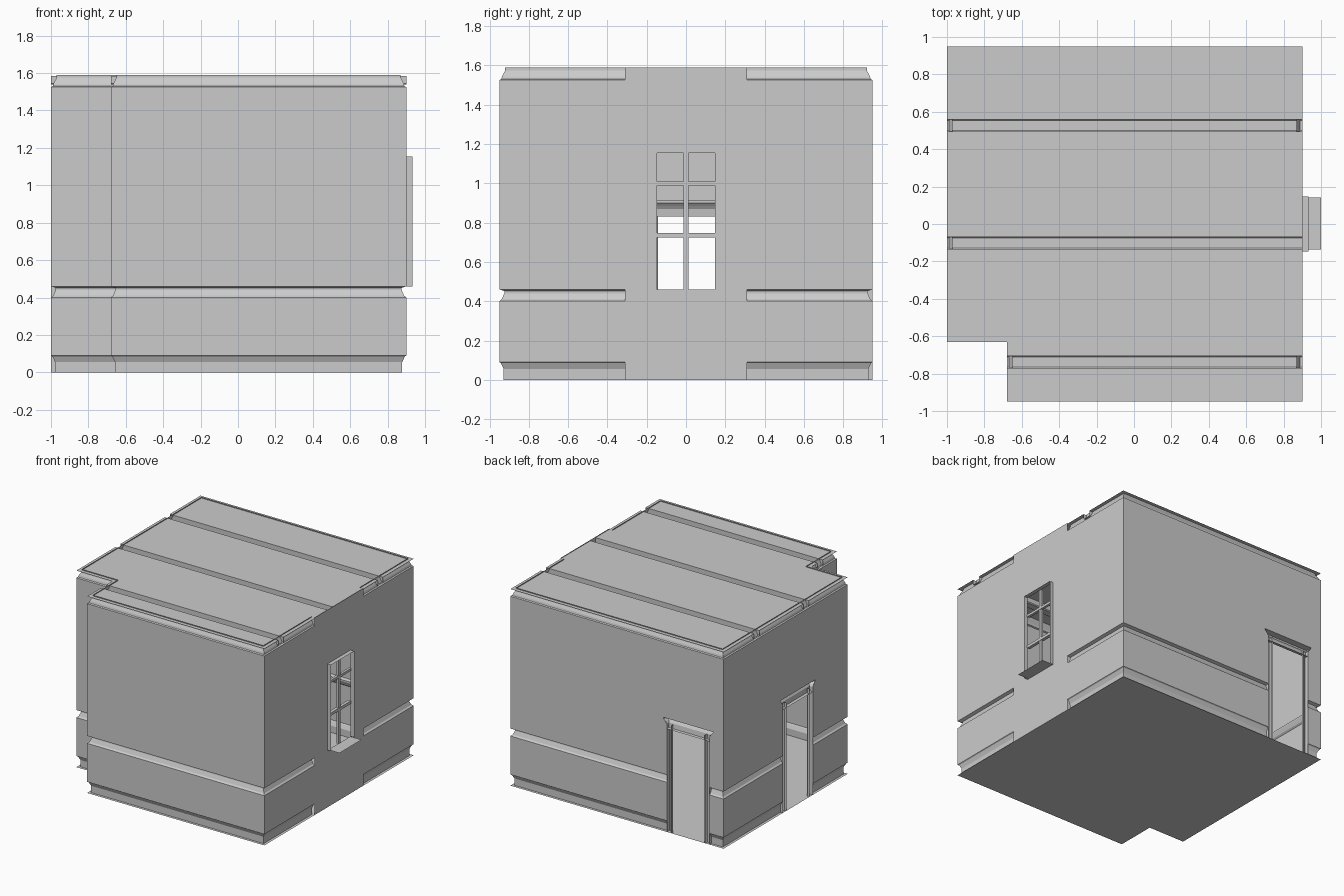
import bpy
from mathutils import Vector

if "Cube" in bpy.data.objects:
    bpy.data.objects.remove(bpy.data.objects["Cube"])

TOP = 1.59      # wall top
CEIL = 1.583    # ceiling height


def mesh(name, verts, faces):
    me = bpy.data.meshes.new(name)
    me.from_pydata([tuple(v) for v in verts], [], faces)
    me.update()
    ob = bpy.data.objects.new(name, me)
    bpy.context.collection.objects.link(ob)
    return ob


def quads(name, quad_list):
    verts = [v for q in quad_list for v in q]
    return mesh(name, verts, [tuple(range(i, i + 4)) for i in range(0, len(verts), 4)])


def box(name, lo, hi):
    v = [(x, y, z) for x in (lo[0], hi[0]) for y in (lo[1], hi[1]) for z in (lo[2], hi[2])]
    return mesh(name, v, [(0, 1, 3, 2), (4, 6, 7, 5), (0, 4, 5, 1), (2, 3, 7, 6), (0, 2, 6, 4), (1, 5, 7, 3)])


class Wall:
    """Local frame: u along the wall, d into the room, z up."""
    def __init__(self, a, b):
        self.o = Vector((a[0], a[1], 0))
        self.t = Vector((b[0] - a[0], b[1] - a[1], 0))
        self.len = self.t.length
        self.t.normalize()
        self.n = Vector((-self.t.y, self.t.x, 0))

    def at(self, u, d, z):
        return self.o + self.t * u + self.n * d + Vector((0, 0, z))


# Wall profiles (inset, height): skirting, chair rail, then crown
LOWER = [(.022, 0), (.022, .055), (.008, .085), (0, .09), (0, .40), (.012, .41), (.025, .44),
         (.025, .452), (0, .46), (0, .87), (0, .915)]
UPPER = [(0, .915), (0, 1.525), (.01, 1.53), (.014, 1.545), (.03, 1.575), (.03, TOP)]
SHIFT = {
    'in': lambda d, z: d,
    'out': lambda d, z: -d,
    'flat': lambda d, z: 0,
    'door': lambda d, z: .035 if z > .9 else 0,
}


def strip(name, w, u0, u1, prof, k0, k1):
    verts = []
    for d, z in prof:
        verts += [w.at(u0 + SHIFT[k0](d, z), d, z), w.at(u1 - SHIFT[k1](d, z), d, z)]
    faces = [(2 * i, 2 * i + 1, 2 * i + 3, 2 * i + 2) for i in range(len(prof) - 1)]
    return mesh(name, verts, faces)


# Footprint with a notch in the front left corner
A, B, C, D, E, F = (-.68, -.95), (.9, -.95), (.9, .95), (-1, .95), (-1, -.63), (-.68, -.63)
mesh("floor", [(x, y, 0) for x, y in (A, B, C, D, E, F)], [tuple(range(6))])

front, right, back, left = Wall(A, B), Wall(B, C), Wall(C, D), Wall(D, E)
notch_front, notch_side = Wall(E, F), Wall(F, A)

# Plain walls
full = LOWER + UPPER[1:]
strip("front_wall", front, 0, front.len, full, 'in', 'in')
strip("notch_front_wall", notch_front, 0, notch_front.len, full, 'in', 'out')
strip("notch_side_wall", notch_side, 0, notch_side.len, full, 'out', 'in')
strip("right_wall_a", right, 0, .64, full, 'in', 'flat')
strip("right_wall_b", right, 1.26, right.len, full, 'flat', 'in')


# Walls with a doorway and its casing
def door_wall(name, w, c):
    hw, cas = .147, .19
    # door flare widens the gap, so shift away from it
    SHIFT['gap'] = lambda d, z: SHIFT['door'](d, z)
    strip(name + "_lower_a", w, 0, c - cas, LOWER, 'in', 'gap')
    strip(name + "_lower_b", w, c + cas, w.len, LOWER, 'gap', 'in')
    strip(name + "_upper", w, 0, w.len, UPPER, 'in', 'in')
    # side casings
    section = [(hw, 0), (hw, .018), (hw + .008, .025), (hw + .03, .025), (cas - .006, .035), (cas, .035), (cas, 0)]
    for side, label in ((-1, "a"), (1, "b")):
        verts = []
        for u, d in section:
            verts += [w.at(c + side * u, d, 0), w.at(c + side * u, d, .87)]
        mesh(name + "_door_casing_" + label, verts,
             [(2 * i, 2 * i + 1, 2 * i + 3, 2 * i + 2) for i in range(len(section) - 1)])
    # flared head
    rows = [(cas, .0, .83), (cas, .025, .832), (cas, .03, .87), (.2, .04, .885), (.215, .05, .897),
            (.225, .055, .9), (.225, .055, .915), (.225, 0, .915)]
    verts, faces = [], []
    for h, d, z in rows:
        verts += [w.at(c - h, 0, z), w.at(c - h, d, z), w.at(c + h, d, z), w.at(c + h, 0, z)]
    for r in range(len(rows) - 1):
        for k in range(3):
            i = r * 4 + k
            faces.append((i, i + 1, i + 5, i + 4))
    mesh(name + "_door_head", verts, faces)


door_wall("back_wall", back, 1.585)
door_wall("left_wall", left, .945)


# Ceiling strips, with hollow beams hanging in the gaps
def ceiling(name, x0, y0, y1):
    quads(name, [[(x0, y0, CEIL), (.9, y0, CEIL), (.9, y1, CEIL), (x0, y1, CEIL)]])


for i, (x0, y0, y1) in enumerate([(-.68, -.95, -.77), (-.68, -.705, -.63), (-1, -.63, -.135),
                                  (-1, -.07, .495), (-1, .56, .95)]):
    ceiling("ceiling_%d" % i, x0, y0, y1)

for i, (x0, y0, y1) in enumerate([(-.68, -.77, -.705), (-1, -.135, -.07), (-1, .495, .56)]):
    sec = [(y0, CEIL), (y0, CEIL - .038), (y0 + .006, CEIL - .045),
           (y1 - .006, CEIL - .045), (y1, CEIL - .038), (y1, CEIL)]
    verts = [(x, y, z) for y, z in sec for x in (x0, .9)]
    mesh("ceiling_beam_%d" % i, verts, [(2 * k, 2 * k + 1, 2 * k + 3, 2 * k + 2) for k in range(5)])

# Window panel with its opening
W, Z0, Z1, P, X = .147, .46, 1.155, .31, .9


def panel(y0, y1, z0, z1):
    return [(X, y0, z0), (X, y1, z0), (X, y1, z1), (X, y0, z1)]


quads("window_panel", [panel(-P, -W, 0, TOP), panel(W, P, 0, TOP), panel(-W, W, 0, Z0), panel(-W, W, Z1, TOP)])

# Reveal and deep sill
R = .933
quads("window_reveal", [
    [(X, -W, Z0), (R, -W, Z0), (R, -W, Z1), (X, -W, Z1)],
    [(X, W, Z0), (R, W, Z0), (R, W, Z1), (X, W, Z1)],
    [(X, -W, Z1), (R, -W, Z1), (R, W, Z1), (X, W, Z1)]])
quads("window_sill", [[(X, -.137, Z0), (1, -.137, Z0), (1, .143, Z0), (X, .143, Z0)]])

# Glazing bars
box("window_bar_upright", (.885, -.012, Z0), (.903, .012, Z1))
box("window_bar_middle", (.88, -W, .725), (.906, W, .748))
box("window_bar_upper", (.885, -W, .99), (.906, W, 1.01))
